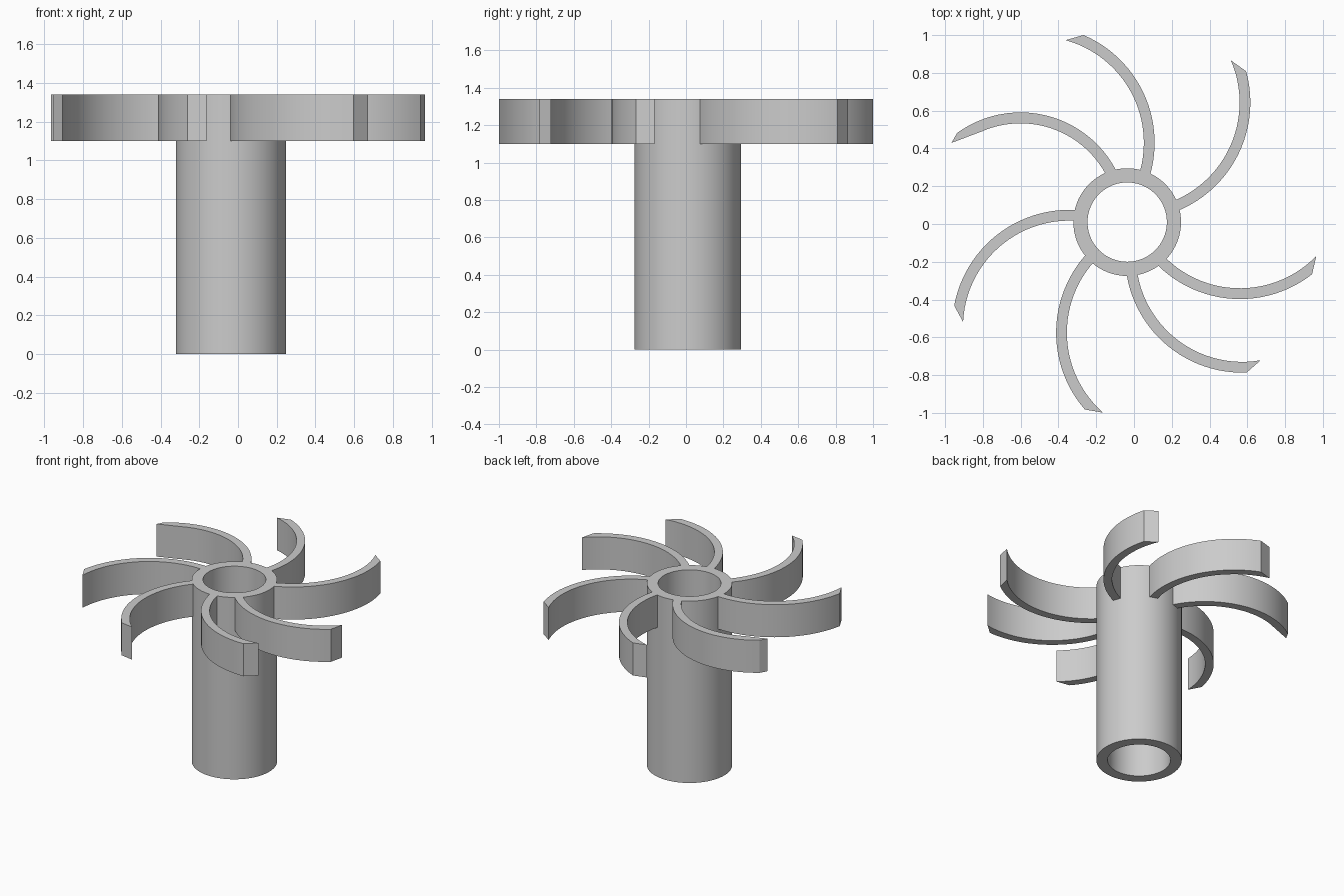
import bpy, bmesh
from math import acos, cos, sin, pi, radians
from mathutils import Vector

cube = bpy.data.objects.get("Cube")
if cube:
    bpy.data.objects.remove(cube)

HUB = Vector((-0.036, 0.01))
HUB_R, BORE_R, TIP_R = 0.285, 0.21, 1.017
TOP, BLADE_BOTTOM = 1.34, 1.10

grey = bpy.data.materials.new("plain grey")
grey.use_nodes = True
colour = (0.6, 0.6, 0.6, 1)
grey.diffuse_color = colour
grey.node_tree.nodes["Principled BSDF"].inputs["Base Color"].default_value = colour


def finish(bm, name):
    bmesh.ops.recalc_face_normals(bm, faces=bm.faces)
    mesh = bpy.data.meshes.new(name)
    bm.to_mesh(mesh)
    bm.free()
    mesh.materials.append(grey)
    obj = bpy.data.objects.new(name, mesh)
    bpy.context.collection.objects.link(obj)
    bpy.ops.object.select_all(action="DESELECT")
    obj.select_set(True)
    bpy.context.view_layer.objects.active = obj
    bpy.ops.object.shade_smooth_by_angle(angle=radians(25))


def polar(r, a):
    return Vector((r * cos(a), r * sin(a)))


def arc(centre_angle, d, radius, r_end=TIP_R, end=None, steps=24):
    """Arc about a point d from the hub axis, from the hub wall to the tip."""
    def angle_at(r):
        return -acos((r * r - d * d - radius * radius) / (2 * d * radius))
    start = angle_at(HUB_R - 0.004)
    end = angle_at(r_end) if end is None else end
    centre = HUB + polar(d, centre_angle)
    return [centre + polar(radius, centre_angle + start + (end - start) * i / steps)
            for i in range(steps + 1)]


def blade(name, outer, inner):
    """Ribbon between two edge curves, extruded upward."""
    bm = bmesh.new()
    outer_v = [bm.verts.new((p.x, p.y, BLADE_BOTTOM)) for p in outer]
    inner_v = [bm.verts.new((p.x, p.y, BLADE_BOTTOM)) for p in inner]
    for i in range(len(outer) - 1):
        bm.faces.new((outer_v[i], outer_v[i + 1], inner_v[i + 1], inner_v[i]))
    top = bmesh.ops.extrude_face_region(bm, geom=bm.faces[:], use_keep_orig=True)
    moved = [v for v in top["geom"] if isinstance(v, bmesh.types.BMVert)]
    bmesh.ops.translate(bm, vec=(0, 0, TOP - BLADE_BOTTOM), verts=moved)
    finish(bm, name)


# Hollow hub tube: a rectangular section swept round the axis
bm = bmesh.new()
sides = 72
rings = [[bm.verts.new((*(HUB + polar(r, 2 * pi * i / sides)), z)) for i in range(sides)]
         for r, z in ((HUB_R, 0), (HUB_R, TOP), (BORE_R, TOP), (BORE_R, 0))]
for k in range(4):
    a, b = rings[k], rings[(k + 1) % 4]
    for i in range(sides):
        j = (i + 1) % sides
        bm.faces.new((a[i], a[j], b[j], b[i]))
finish(bm, "hub_tube")

# Six matching curved blades, unevenly spaced
for n, degrees in enumerate((138.5, 87.1, 19.6, -16.2, -67.4, -118.9)):
    a = radians(degrees)
    blade(f"blade_{n + 1}", arc(a, 0.634, 0.62), arc(a, 0.634, 0.563))

# Seventh blade: tighter curve with a straight inner edge at the tip
a = radians(179)
outer = arc(a, 0.565, 0.571)
inner = arc(a, 0.565, 0.513, end=radians(-65), steps=23)
inner.append(HUB + polar(1.02, radians(155.7)))
blade("blade_7", outer, inner)
